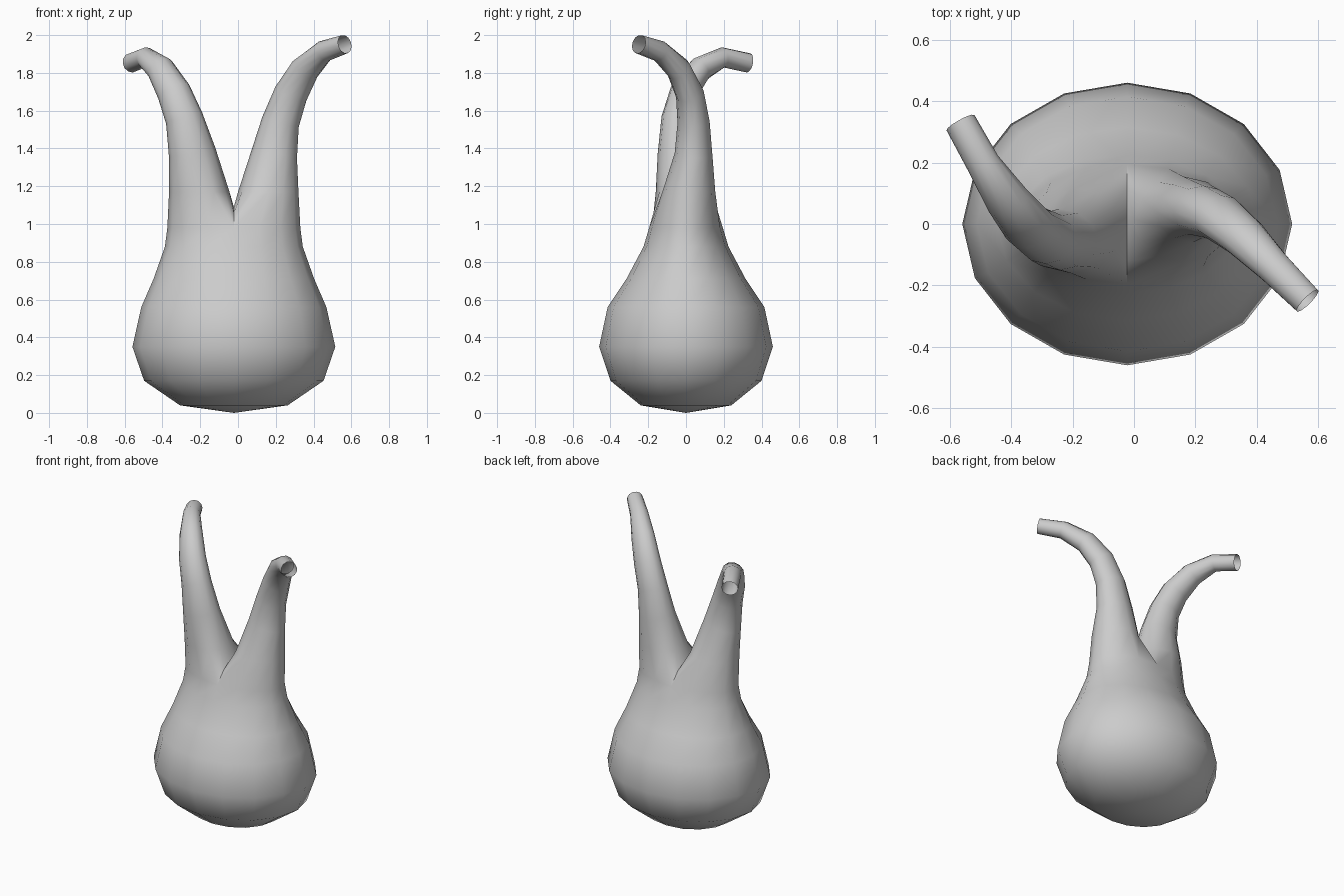
import bpy, bmesh, math
from mathutils import Vector

cube = bpy.data.objects.get("Cube")
if cube:
    bpy.data.objects.remove(cube)

clay = bpy.data.materials.new("grey_clay")
clay.use_nodes = True
clay.diffuse_color = (0.6, 0.6, 0.6, 1)
clay.node_tree.nodes["Principled BSDF"].inputs["Base Color"].default_value = (0.6, 0.6, 0.6, 1)

SIDES = 16
MID_X = -0.022
bm = bmesh.new()


def bridge(a, b):
    n = len(a)
    for i in range(n):
        j = (i + 1) % n
        bm.faces.new((a[i], a[j], b[j], b[i]))


def body_ring(z, rx, ry):
    angles = [math.tau * k / SIDES - math.pi / 2 for k in range(SIDES)]
    return [bm.verts.new((MID_X + rx * math.cos(a), ry * math.sin(a), z)) for a in angles]


def neck(base, path, side):
    """Loft a bent tube from the base loop: path rows are x, y, z, two radii."""
    centres = [Vector(p[:3]) for p in path]
    u = Vector((side, 0, 0))
    last = base
    for i, (*_, ru, rv) in enumerate(path):
        if i == 0:
            t = Vector((0, 0, 1))
        else:
            nxt = centres[min(i + 1, len(path) - 1)]
            t = (nxt - centres[i]).normalized() + (centres[i] - centres[i - 1]).normalized()
            t.normalize()
        u = (u - t * u.dot(t)).normalized()
        v = t.cross(u)
        ring = []
        for k in range(12):
            a = math.radians(30 * k - 120)
            ring.append(bm.verts.new(centres[i] + u * ru * math.cos(a) + v * rv * math.sin(a)))
        bridge(last, ring)
        last = ring


# Round belly: height, half width, half depth
profile = [(0.04, 0.285, 0.24), (0.17, 0.475, 0.40), (0.35, 0.537, 0.46), (0.56, 0.49, 0.415),
           (0.71, 0.425, 0.315), (0.88, 0.365, 0.225), (0.98, 0.352, 0.195)]
rings = [body_ring(*p) for p in profile]
for low, high in zip(rings, rings[1:]):
    bridge(low, high)
pole = bm.verts.new((MID_X, 0, 0))
for i in range(SIDES):
    bm.faces.new((pole, rings[0][(i + 1) % SIDES], rings[0][i]))

# Saddle between the two necks
saddle = [bm.verts.new((MID_X, y, z)) for y, z in ((0.12, 1.06), (0, 1.09), (-0.12, 1.06))]
top = rings[-1]

# Left neck, bending forwards
neck(top[:9] + saddle,
     [(0.16, 0.015, 1.17, 0.16, 0.14), (0.192, 0.04, 1.37, 0.122, 0.1),
      (0.225, 0.04, 1.54, 0.1, 0.085), (0.28, 0.02, 1.69, 0.09, 0.075),
      (0.355, -0.04, 1.82, 0.078, 0.066), (0.455, -0.14, 1.915, 0.058, 0.056),
      (0.565, -0.25, 1.952, 0.05, 0.05)], 1)

# Right neck, bending backwards
neck(top[8:] + top[:1] + saddle[::-1],
     [(-0.205, -0.02, 1.17, 0.16, 0.14), (-0.243, -0.05, 1.38, 0.125, 0.1),
      (-0.285, -0.045, 1.56, 0.1, 0.085), (-0.34, -0.01, 1.7, 0.09, 0.075),
      (-0.41, 0.075, 1.82, 0.075, 0.066), (-0.49, 0.195, 1.882, 0.055, 0.054),
      (-0.565, 0.33, 1.853, 0.052, 0.052)], -1)

bmesh.ops.recalc_face_normals(bm, faces=bm.faces)
mesh = bpy.data.meshes.new("two_necked_vessel")
bm.to_mesh(mesh)
bm.free()
mesh.materials.append(clay)
vessel = bpy.data.objects.new("two_necked_vessel", mesh)
bpy.context.collection.objects.link(vessel)
bpy.ops.object.select_all(action='DESELECT')
vessel.select_set(True)
bpy.context.view_layer.objects.active = vessel
bpy.ops.object.shade_smooth_by_angle(angle=math.radians(60))
